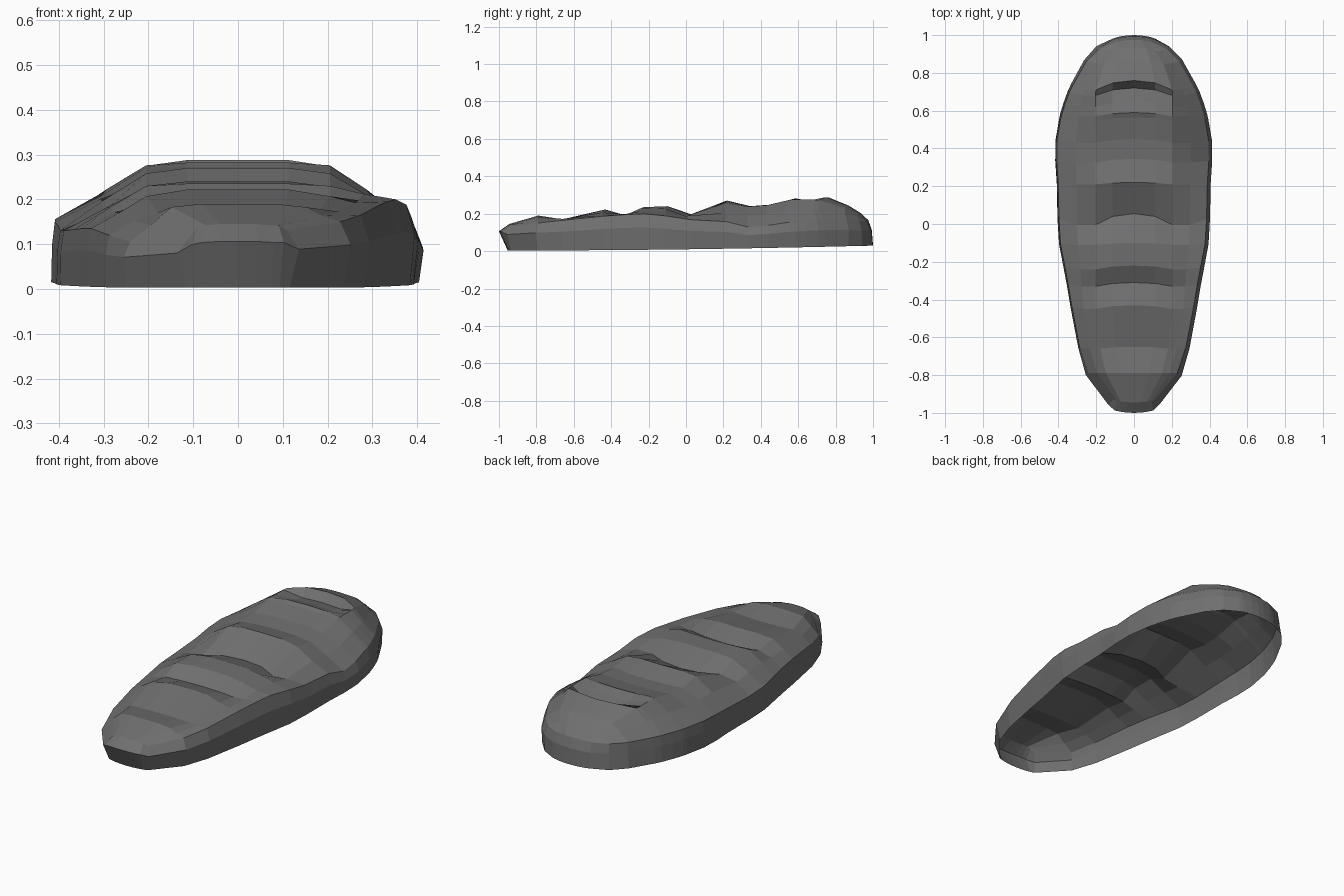
import bpy, bmesh
from mathutils import Vector

# Cross ribs: y, rim half width, right rim height, left rim height,
# centre height, shoulder height, sideways bow in y
RIBS = [
    (-0.945, 0.110, 0.130, 0.115, 0.145, 0.142, 0.015),
    (-0.79, 0.228, 0.150, 0.105, 0.190, 0.183, 0.00),
    (-0.65, 0.274, 0.165, 0.120, 0.168, 0.170, -0.01),
    (-0.43, 0.315, 0.187, 0.135, 0.222, 0.207, -0.02),
    (-0.31, 0.335, 0.195, 0.135, 0.187, 0.190, -0.02),
    (-0.22, 0.352, 0.200, 0.133, 0.235, 0.230, -0.02),
    (-0.10, 0.376, 0.188, 0.130, 0.240, 0.228, -0.01),
    (0.055, 0.384, 0.168, 0.130, 0.188, 0.185, -0.06),
    (0.22, 0.388, 0.158, 0.140, 0.270, 0.258, -0.01),
    (0.345, 0.396, 0.128, 0.150, 0.240, 0.238, -0.02),
    (0.45, 0.395, 0.138, 0.156, 0.248, 0.245, -0.02),
    (0.565, 0.375, 0.155, 0.158, 0.272, 0.272, -0.02),
    (0.59, 0.369, 0.157, 0.158, 0.282, 0.276, -0.02),
    (0.65, 0.352, 0.161, 0.160, 0.262, 0.276, -0.03),
    (0.72, 0.328, 0.165, 0.160, 0.245, 0.275, -0.04),
    (0.76, 0.310, 0.166, 0.160, 0.288, 0.274, -0.05),
    (0.87, 0.240, 0.164, 0.160, 0.243, 0.232, -0.02),
    (0.935, 0.175, 0.162, 0.160, 0.203, 0.195, -0.02),
    (0.975, 0.105, 0.160, 0.160, 0.165, 0.162, -0.015),
]

bm = bmesh.new()

# Ridged top surface; the left rim sits lower and further out
rows = []
for i, (y, w, right_z, left_z, cz, kz, bow) in enumerate(RIBS):
    c = min(0.205, 0.65 * w)
    near = [r[5] for r in RIBS[max(0, i - 1):i + 2]]
    soft = 0.5 * kz + 0.5 * sum(near) / len(near)
    end = i in (0, len(RIBS) - 1)

    def half(side, rim_w, rim_z):
        pts = [(c * 0.55, bow * 0.25, cz), (c, bow, kz),
               (0.5 * (c + rim_w), bow, rim_z + 0.55 * (soft - rim_z)),
               (rim_w, bow * 0.5, rim_z)]
        if end:  # the end ribs curve evenly round the tips
            pts = [(x, bow * (x / w) ** 2, z) for x, _, z in pts]
        return [bm.verts.new((side * x, y + dy, z)) for x, dy, z in pts]

    left = half(-1, w + (0 if end else 0.013), left_z)
    rows.append(left[::-1] + [bm.verts.new((0, y, cz))] + half(1, w, right_z))
for a, b in zip(rows, rows[1:]):
    for j in range(len(a) - 1):
        bm.faces.new((a[j], a[j + 1], b[j + 1], b[j]))

# Side wall dropped from the rim, open underneath
rim = rows[0] + [r[-1] for r in rows[1:-1]] + rows[-1][::-1] + [r[0] for r in rows[-2:0:-1]]
n = len(rim)
middle, bottom = [], []
for i, v in enumerate(rim):
    t = rim[(i + 1) % n].co - rim[i - 1].co
    out = Vector((t.y, -t.x, 0)).normalized()
    f = (v.co.y + 1) / 2
    low = 0.003 + 0.027 * f * f
    tip, tail = max(0, -out.y) ** 2, max(0, out.y) ** 2
    bulge = 0.006 if i > n - len(RIBS) + 1 else 0.018
    m = v.co + out * (bulge + 0.037 * tip)
    m.z = low + 0.62 * (v.co.z - low) + 0.015 * tip
    b = v.co + out * (0.008 + 0.017 * tail)
    b.z = low
    middle.append(bm.verts.new(m))
    bottom.append(bm.verts.new(b))
for upper, lower in ((rim, middle), (middle, bottom)):
    for i in range(n):
        k = (i + 1) % n
        bm.faces.new((upper[k], upper[i], lower[i], lower[k]))

bmesh.ops.recalc_face_normals(bm, faces=bm.faces)
if sum(f.normal.z * f.calc_area() for f in bm.faces) < 0:
    bmesh.ops.reverse_faces(bm, faces=bm.faces)

mesh = bpy.data.meshes.new("ridged_shell")
bm.to_mesh(mesh)
bm.free()
shell = bpy.data.objects.new("ridged_shell", mesh)
bpy.context.collection.objects.link(shell)

# Dark grey
dark = bpy.data.materials.new("dark_grey")
dark.diffuse_color = (0.16, 0.16, 0.16, 1)
mesh.materials.append(dark)
